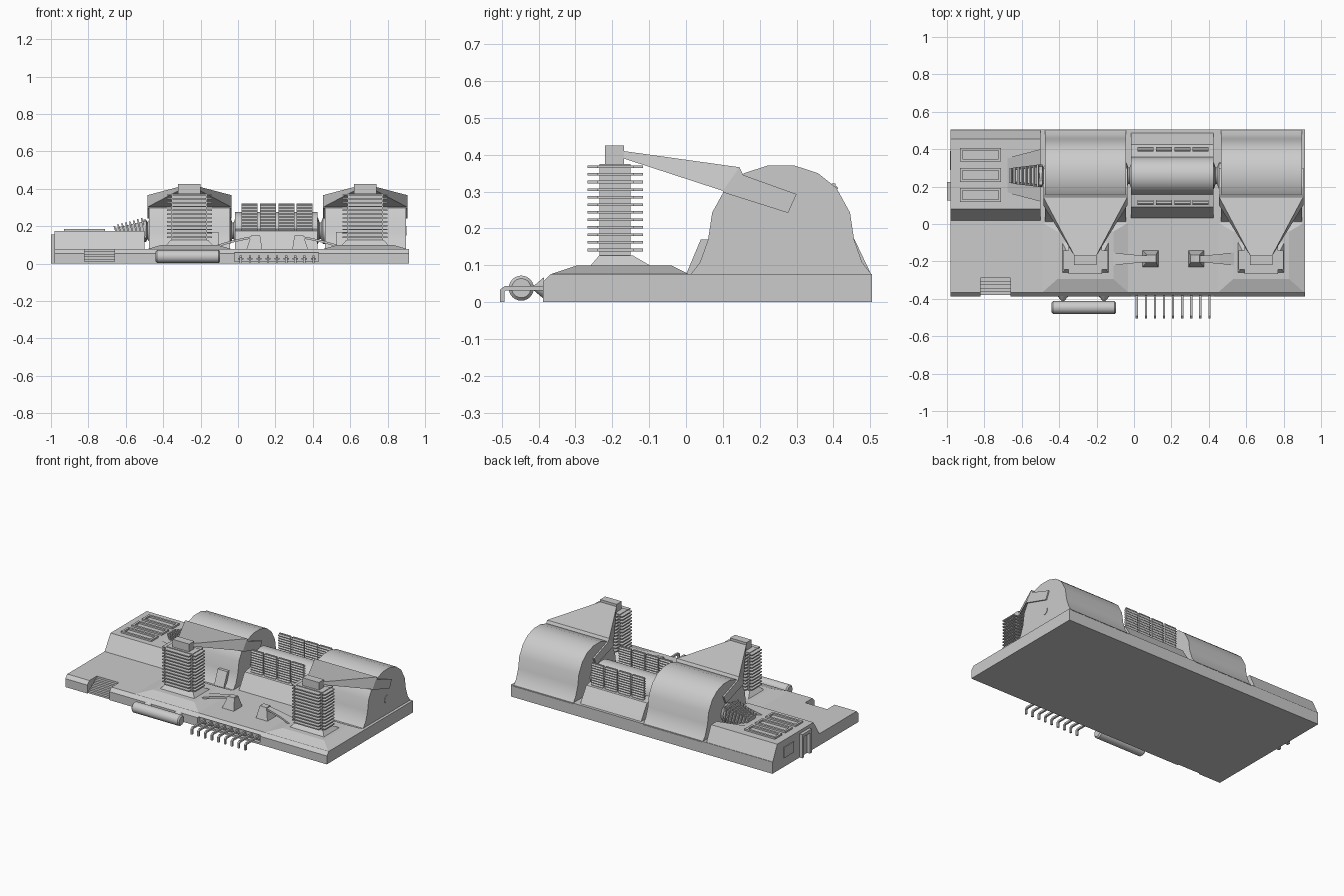
import bpy, bmesh, math
from mathutils import Matrix, Vector

if "Cube" in bpy.data.objects:
    bpy.data.objects.remove(bpy.data.objects["Cube"])


# ---- helpers -------------------------------------------------------------
def loft(bm, *rings):
    """Skin a chain of equal-length point rings and cap both ends."""
    vs = [[bm.verts.new(p) for p in r] for r in rings]
    n = len(vs[0])
    for a, b in zip(vs, vs[1:]):
        for i in range(n):
            j = (i + 1) % n
            bm.faces.new((a[i], a[j], b[j], b[i]))
    bm.faces.new(vs[0][::-1])
    bm.faces.new(vs[-1])


def rect(x0, x1, y0, y1, z):
    return [(x0, y0, z), (x1, y0, z), (x1, y1, z), (x0, y1, z)]


def box(bm, x0, x1, y0, y1, z0, z1):
    loft(bm, rect(x0, x1, y0, y1, z0), rect(x0, x1, y0, y1, z1))


def extrude_x(bm, profile, x0, x1):
    loft(bm, [(x0, y, z) for y, z in profile], [(x1, y, z) for y, z in profile])


def turned(bm, axis, c, stations, n=24):
    """Round part: stations are (position, radius) along x or y."""
    rings = []
    for p, r in stations:
        ring = []
        for i in range(n):
            a = 2 * math.pi * i / n
            u, v = c[0] + r * math.cos(a), c[1] + r * math.sin(a)
            ring.append((p, u, v) if axis == 'x' else (u, p, v))
        rings.append(ring)
    loft(bm, *rings)


def make(name, bm, smooth=None):
    bmesh.ops.recalc_face_normals(bm, faces=bm.faces)
    me = bpy.data.meshes.new(name)
    bm.to_mesh(me)
    bm.free()
    ob = bpy.data.objects.new(name, me)
    bpy.context.collection.objects.link(ob)
    if smooth:
        bpy.ops.object.select_all(action='DESELECT')
        ob.select_set(True)
        bpy.context.view_layer.objects.active = ob
        bpy.ops.object.shade_smooth_by_angle(angle=math.radians(smooth))
    return ob


def cut(target, cutter):
    m = target.modifiers.new(cutter.name, 'BOOLEAN')
    m.operation, m.solver, m.object = 'DIFFERENCE', 'EXACT', cutter
    cutter.hide_render = True
    cutter.hide_set(True)


MID = 0.21                      # mirror plane of the two generator bays
BAYS = {'left': -0.26, 'right': 0.68}
SHAFT = (0.258, 0.176)          # y, z of the machine axis

# ---- base slab with stair notch and outlet recess -------------------------
bm = bmesh.new()
extrude_x(bm, [(-0.388, 0), (-0.388, 0.055), (-0.367, 0.077), (0.505, 0.077), (0.505, 0)], -0.98, 0.915)
base = make('base_slab', bm)
bm = bmesh.new()
box(bm, -0.82, -0.66, -0.5, -0.29, -0.1, 0.2)
cut(base, make('stair_cutter', bm))
bm = bmesh.new()
box(bm, -0.02, 0.43, -0.5, -0.365, 0.012, 0.06)
cut(base, make('outlet_cutter', bm))

# stairs
bm = bmesh.new()
for i in range(5):
    y = -0.29 - i * 0.018
    box(bm, -0.82, -0.66, y - 0.018, y, 0, 0.064 - i * 0.013)
make('stairs', bm)

# ---- left service building -------------------------------------------------
bm = bmesh.new()
extrude_x(bm, [(0.015, 0.07), (0.08, 0.175), (0.455, 0.175), (0.505, 0.07)], -0.98, -0.5)
building = make('service_building', bm)
bm = bmesh.new()
loft(bm, [(-0.68, 0.17, 0.176), (-0.45, 0.11, 0.1), (-0.45, 0.11, 0.3), (-0.68, 0.17, 0.3)],
     [(-0.68, 0.35, 0.176), (-0.45, 0.41, 0.1), (-0.45, 0.41, 0.3), (-0.68, 0.35, 0.3)])
cut(building, make('trough_cutter', bm))

# roof vents: four-sided rims around a lower panel
bm = bmesh.new()
for y in (0.155, 0.262, 0.37):
    x0, x1, y0, y1 = -0.93, -0.71, y - 0.037, y + 0.037
    for s in ((x0, x1, y0, y0 + .014), (x0, x1, y1 - .014, y1),
              (x0, x0 + .014, y0 + .014, y1 - .014), (x1 - .014, x1, y0 + .014, y1 - .014)):
        box(bm, *s, 0.17, 0.186)
make('roof_vents', bm)

# end door frame
bm = bmesh.new()
box(bm, -1.0, -0.975, 0.125, 0.145, 0, 0.155)
box(bm, -1.0, -0.975, 0.205, 0.225, 0, 0.155)
box(bm, -1.0, -0.975, 0.145, 0.205, 0.135, 0.155)
box(bm, -0.985, -0.975, 0.29, 0.39, 0.06, 0.13)
make('end_door_frame', bm)

# ribbed intake leading into the left hall
bm = bmesh.new()
for i in range(8):
    x, h, w = -0.655 + i * 0.021, 0.03 + i * 0.0035, 0.04 + i * 0.003
    zc = 0.172 + i * 0.0025
    y0, y1 = SHAFT[0] - w, SHAFT[0] + w
    a = [(x - .012, y0, zc + h), (x - .003, y0, zc + h), (x + .02, y0, zc - h), (x + .011, y0, zc - h)]
    loft(bm, a, [(p[0], y1, p[2]) for p in a])
loft(bm, [(-0.65, SHAFT[0] + a, 0.172 + b) for a, b in ((-.03, -.02), (.03, -.02), (.03, .02), (-.03, .02))],
     [(-0.49, SHAFT[0] + a, 0.185 + b) for a, b in ((-.05, -.045), (.05, -.045), (.05, .045), (-.05, .045))])
make('ribbed_intake', bm)

# ---- repeated bays: hall, pad, tower, duct, hatch ---------------------------
half = [(0.248, 0.072), (0.22, 0.108), (0.198, 0.17), (0.187, 0.243),
        (0.15, 0.31), (0.1, 0.35), (0.035, 0.371)]
hall_profile = [(SHAFT[0] - a, z) for a, z in half] + [(SHAFT[0] + a, z) for a, z in half[::-1]]
for side, cx in BAYS.items():
    bm = bmesh.new()
    extrude_x(bm, hall_profile, cx - 0.215, cx + 0.217)
    make(side + '_hall', bm, 35)

    bm = bmesh.new()
    loft(bm, rect(cx - .235, cx + .235, -.37, .01, .075), rect(cx - .15, cx + .15, -.295, -.04, .1))
    loft(bm, rect(cx - .125, cx + .125, -.26, -.095, .098), rect(cx - .1, cx + .1, -.235, -.145, .127))
    make(side + '_tower_pad', bm)

    bm = bmesh.new()
    box(bm, cx - .095, cx + .095, -.235, -.15, .12, .375)
    box(bm, cx - .06, cx + .06, -.22, -.168, .37, .425)
    plus = [(.12, .05), (.09, .05), (.09, .075), (-.09, .075), (-.09, .05), (-.12, .05)]
    plus += [(-x, -y) for x, y in plus]
    for i in range(12):
        z = 0.138 + i * 0.0205
        loft(bm, *[[(cx + x, -.192 + y, h) for x, y in plus] for h in (z, z + .007)])
    make(side + '_cooling_tower', bm)

    def span(w, lo, hi):
        return [(cx - w, *lo), (cx + w, *lo), (cx + w, *hi), (cx - w, *hi)]
    bm = bmesh.new()
    loft(bm, span(.058, (-.17, .39), (-.17, .41)), span(.225, (.10, .302), (.145, .366)),
         span(.225, (.10, .298), (.155, .345)), span(.225, (.277, .242), (.30, .293)))
    make(side + '_duct', bm)

    # sloped hatch on the side of the hall facing the middle
    hx = cx + (0.12 if cx < MID else -0.12)
    bm = bmesh.new()
    extrude_x(bm, [(0, .075), (.04, .17), (.1, .17), (.1, .075)], hx - .035, hx + .035)
    make(side + '_hatch', bm)

    # stand and fanned arm beside the tower
    s = 1 if cx < MID else -1
    X = lambda x: MID + s * (x - MID)
    bm = bmesh.new()
    loft(bm, rect(X(.045), X(.13), -.23, -.14, .075), rect(X(.07), X(.118), -.205, -.165, .15))
    arm = [(-.12, .098, .036), (-.04, .122, .026), (.03, .138, .02), (.115, .154, .016)]
    loft(bm, *[[(X(x), -.187 - w, z - .012), (X(x), -.187 + w, z - .012),
                (X(x), -.187 + w, z), (X(x), -.187 - w, z)] for x, z, w in arm])
    make(side + '_arm_stand', bm)

# ---- middle machine ----------------------------------------------------------
bm = bmesh.new()
extrude_x(bm, [(.03, .075), (.045, .1), (.09, .175), (.155, .185),
               (.36, .185), (.425, .175), (.472, .1), (.487, .075)], -.015, .425)
make('middle_housing', bm)
bm = bmesh.new()
turned(bm, 'x', SHAFT, [(-.015, .1), (.425, .1)], 32)
make('middle_drum', bm, 35)

# shaft couplings between machines, plus both outer shaft ends
bm = bmesh.new()
for x in (-0.045, 0.422):
    turned(bm, 'x', SHAFT, [(x - .005, .07), (x + .005, .07), (x + .014, .045),
                            (x + .022, .045), (x + .032, .07), (x + .043, .07)])
turned(bm, 'x', SHAFT, [(-.505, .06), (-.492, .06), (-.485, .045), (-.47, .065)])
turned(bm, 'x', SHAFT, [(.88, .025), (.9, .025)])
make('shaft_couplings', bm, 30)

# louvred panels, two rows of four
bm = bmesh.new()
for y in (0.115, 0.4):
    for i in range(4):
        x0 = 0.02 + i * 0.098
        x1 = x0 + 0.085
        box(bm, x0, x1, y - .005, y + .005, .165, .322)
        for k in range(9):
            z = .182 + k * .016
            for d in (-1, 1):
                extrude_x(bm, [(y, z + .006), (y + d * .013, z - .004), (y + d * .013, z), (y, z + .011)], x0, x1)
make('louvre_panels', bm)

# ---- front tank and outlet pipes ---------------------------------------------
bm = bmesh.new()
turned(bm, 'x', (-.447, .038), [(-.44, .026), (-.432, .034), (-.103, .034), (-.095, .026)])
for x in (-.38, -.16):
    turned(bm, 'y', (x, .038), [(-.43, .007), (-.412, .007), (-.385, .03)], 12)
make('front_tank', bm, 35)

bm = bmesh.new()
for i in range(9):
    x = 0.015 + i * 0.0485
    box(bm, x - .014, x + .014, -.38, -.36, .022, .03)
    loft(bm, *[[(x - .006, *a), (x + .006, *a), (x + .006, *b), (x - .006, *b)] for a, b in (
        ((-.365, .032), (-.365, .044)), ((-.488, .032), (-.491, .044)),
        ((-.493, .027), (-.505, .034)), ((-.493, 0), (-.505, 0)))])
make('outlet_pipes', bm)
